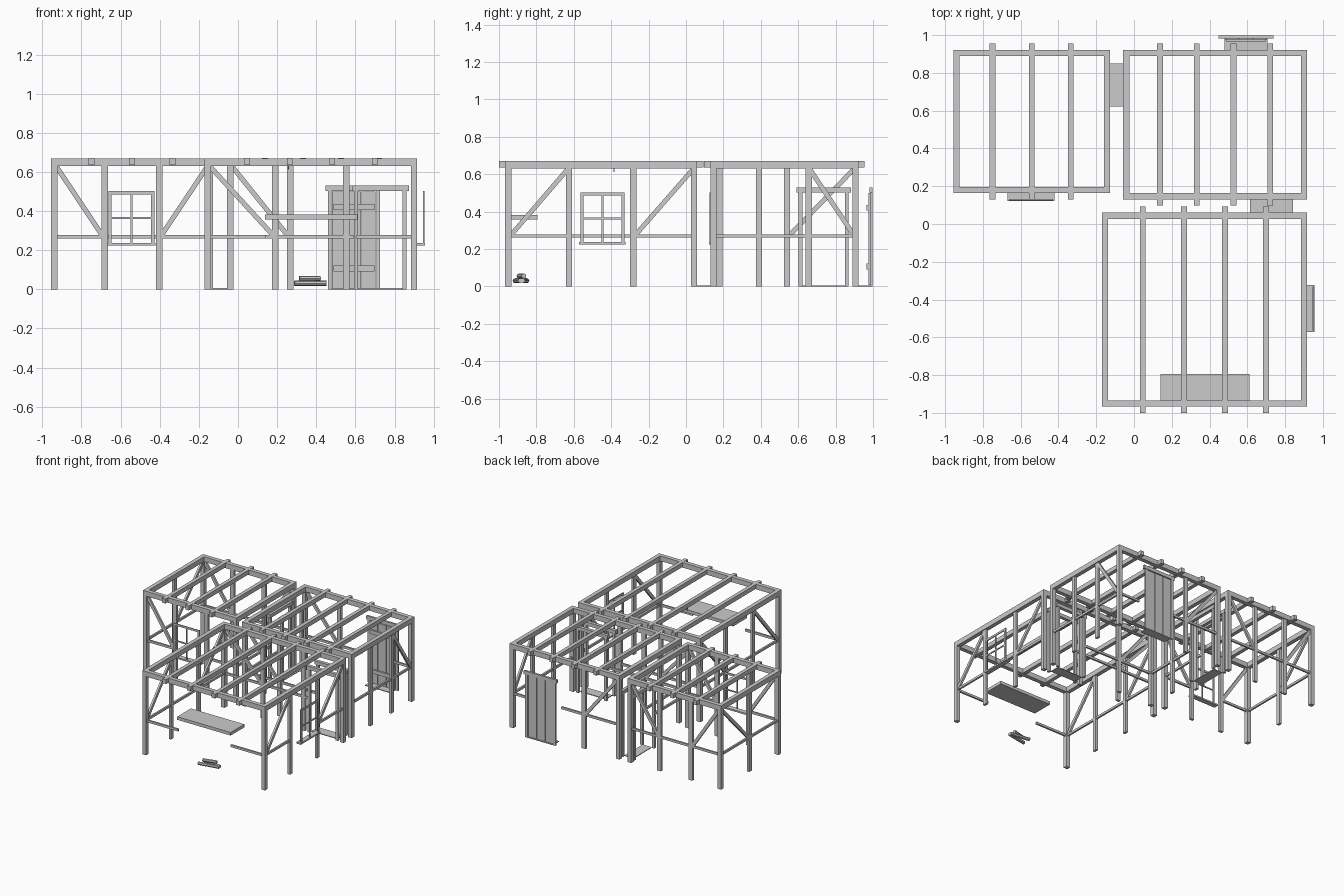
import bpy, math
from mathutils import Vector, Matrix

if "Cube" in bpy.data.objects:
    bpy.data.objects.remove(bpy.data.objects["Cube"])

T = 0.033                 # timber thickness
THIN = 0.02               # depth of infill timbers
TOP, PLATE, RAIL = 0.67, 0.63, 0.27


def box(name, x0, x1, y0, y1, z0, z1):
    bpy.ops.mesh.primitive_cube_add(size=1, location=((x0 + x1) / 2, (y0 + y1) / 2, (z0 + z1) / 2))
    o = bpy.context.object
    o.name = name
    o.data.transform(Matrix.Diagonal((x1 - x0, y1 - y0, z1 - z0, 1)))
    return o


def wbox(name, axis, c, depth, u0, u1, z0, z1):
    """Box in a wall plane: axis is the running direction, c the wall centre line."""
    a, b = c - depth / 2, c + depth / 2
    if axis == 'x':
        return box(name, u0, u1, a, b, z0, z1)
    return box(name, a, b, u0, u1, z0, z1)


def brace(axis, c, u0, z0, u1, z1, w=0.025):
    """Diagonal brace between two points in a wall plane."""
    d = Vector((u1 - u0, z1 - z0))
    ang = math.atan2(d.y, d.x)
    o = wbox("brace", axis, 0, THIN - 0.004, -d.length / 2, d.length / 2, -w / 2, w / 2)
    um, zm = (u0 + u1) / 2, (z0 + z1) / 2
    if axis == 'x':
        o.rotation_euler = (0, -ang, 0)
        o.location = (um, c, zm)
    else:
        o.rotation_euler = (ang, 0, 0)
        o.location = (c, um, zm)


def wall(axis, c, posts=(), rails=(), braces=()):
    for u in posts:
        wbox("stud", axis, c, THIN, u - T / 2, u + T / 2, 0, PLATE)
    for a, b in rails:
        wbox("mid_rail", axis, c, 0.014, a, b, RAIL - 0.009, RAIL + 0.009)
    for b in braces:
        brace(axis, c, *b)


def room(x0, x1, y0, y1, joists):
    # corner posts, top plates and overhanging ceiling joists
    for x in (x0, x1 - T):
        for y in (y0, y1 - T):
            box("corner_post", x, x + T, y, y + T, 0, PLATE)
        box("side_plate", x, x + T, y0 + T, y1 - T, PLATE, TOP)
    for y in (y0, y1 - T):
        box("cross_plate", x0, x1, y, y + T, PLATE, TOP)
    for i in range(joists):
        x = x0 + (x1 - x0) * (i + 1) / (joists + 1)
        box("ceiling_joist", x - 0.015, x + 0.015, y0 - 0.033, y1 + 0.033, 0.636, TOP + 0.001)


def door_frame(axis, c, u, depth=0.022):
    for s in (-1, 1):
        m = u + s * 0.124
        wbox("door_jamb", axis, c, depth, m - 0.01, m + 0.01, 0, 0.502)
    wbox("door_lintel", axis, c, depth + 0.004, u - 0.145, u + 0.145, 0.502, 0.53)


def window(axis, wall_face, out, u):
    # thin four-pane frame standing on a projecting sill
    c = wall_face + out * 0.034
    for s in (-1, 1):
        m = u + s * 0.109
        wbox("window_side", axis, c, 0.008, m - 0.008, m + 0.008, 0.237, 0.486)
    wbox("window_head", axis, c, 0.008, u - 0.117, u + 0.117, 0.486, 0.502)
    wbox("window_mullion", axis, c, 0.006, u - 0.005, u + 0.005, 0.237, 0.486)
    wbox("window_crossbar", axis, c, 0.006, u - 0.101, u + 0.101, 0.359, 0.369)
    wbox("window_sill", axis, wall_face + out * 0.02, 0.04, u - 0.124, u + 0.124, 0.225, 0.237)


H = T / 2
AX0, AX1, AY0, AY1 = -0.956, -0.127, 0.163, 0.922
BX0, BX1, BY0, BY1 = -0.057, 0.916, 0.13, 0.922
CX0, CX1, CY0, CY1 = -0.17, 0.916, -0.967, 0.06
room(AX0, AX1, AY0, AY1, 3)
room(BX0, BX1, BY0, BY1, 4)
room(CX0, CX1, CY0, CY1, 4)

# back left room
ap = (-0.681, -0.402)
abr = [(-0.93, PLATE, -0.69, RAIL), (-0.395, RAIL, -0.155, PLATE)]
wall('x', AY0 + H, ap, [(-0.93, ap[0]), (ap[1], -0.155)], abr)
wall('x', AY1 - H, ap, [(-0.93, -0.155)], abr)
wall('y', AX0 + H, (0.54,), [(0.18, 0.91)], [(0.55, RAIL, 0.9, PLATE)])
wall('y', AX1 - H, (0.54,), [(0.18, 0.603)])

# back right room
bbr = [(-0.032, PLATE, 0.258, RAIL)]
wall('x', BY0 + H, (0.266,), [(-0.04, 0.59)], bbr)
wall('x', BY1 - H, (0.266,), [(-0.04, 0.466), (0.714, 0.89)], bbr)
wall('y', BX1 - H, (0.39, 0.656), [(0.15, 0.9)], [(0.66, PLATE, 0.9, RAIL)])
wall('y', BX0 + H, (0.39,), [(0.15, 0.603)])

# front room
cp = (-0.625, -0.282)
cbr = [(-0.94, RAIL, -0.63, PLATE), (-0.275, RAIL, 0.04, PLATE)]
wall('x', CY1 - H, (0.191, 0.553), [(-0.15, 0.59)], [(-0.145, PLATE, 0.185, RAIL)])
wall('x', CY0 + H, (), [(-0.15, 0.14), (0.605, 0.89)])
wall('y', CX1 - H, cp, [(-0.95, cp[0]), (cp[1], 0.04)], cbr)
wall('y', CX0 + H, cp, [(-0.95, 0.04)], cbr)

# windows
window('x', AY0, -1, -0.545)
window('y', CX1, 1, -0.447)

# inner doorways, a frame in each wall and a threshold across the gap
for c in (AX1 - H, BX0 + H):
    door_frame('y', c, 0.736)
box("inner_threshold", AX1 - 0.005, BX0 + 0.005, 0.622, 0.85, 0, 0.006)
for c in (CY1 - H, BY0 + H):
    door_frame('x', c, 0.728)
box("inner_threshold", 0.614, 0.842, CY1 - 0.005, BY0 + 0.005, 0, 0.006)

# outside door with planks and battens
DX = 0.593
door_frame('x', 0.99, DX, 0.012)
box("door_threshold", DX - 0.114, DX + 0.114, BY1, 0.997, 0, 0.006)
for i in range(3):
    x = DX - 0.112 + i * 0.0755
    box("door_plank", x, x + 0.071, 0.976, 0.99, 0.008, 0.5)
for z in (0.107, 0.42):
    box("door_batten", DX - 0.104, DX + 0.104, 0.964, 0.976, z - 0.015, z + 0.015)

# serving counter in the front opening
box("counter_top", 0.139, 0.612, CY0, -0.794, 0.358, 0.383)

# hanging hook under a joist
box("ceiling_hook", 0.255, 0.261, -0.388, -0.382, 0.612, 0.637)

# firewood stack
for x, y, z, length, a in ((0.37, -0.9, 0.031, 0.165, 10), (0.37, -0.862, 0.031, 0.165, -8),
                           (0.367, -0.88, 0.056, 0.11, 14)):
    bpy.ops.mesh.primitive_cylinder_add(vertices=8, radius=0.013, depth=length, location=(x, y, z),
                                        rotation=(0, math.pi / 2, math.radians(a)))
    bpy.context.object.name = "log"
